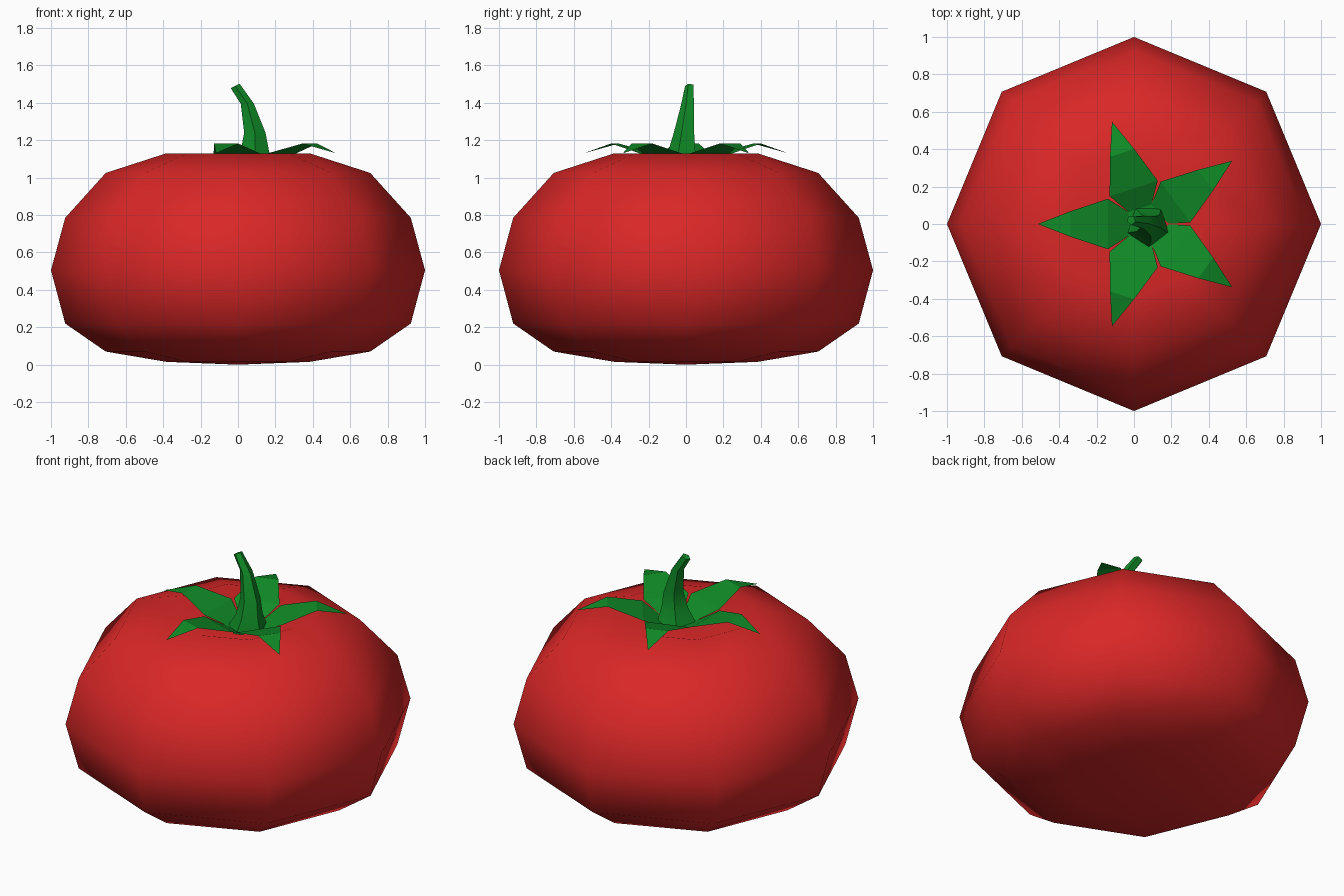
import bpy, bmesh, math
from mathutils import Vector

if "Cube" in bpy.data.objects:
    bpy.data.objects.remove(bpy.data.objects["Cube"])


def material(name, rgb):
    m = bpy.data.materials.new(name)
    m.diffuse_color = (*rgb, 1)
    m.use_nodes = True
    m.node_tree.nodes["Principled BSDF"].inputs["Base Color"].default_value = m.diffuse_color
    return m


RED = material("tomato red", (0.70, 0.02, 0.02))
GREEN = material("leaf green", (0.005, 0.26, 0.02))


def finish(name, bm, mat, smooth):
    bmesh.ops.recalc_face_normals(bm, faces=bm.faces[:])
    mesh = bpy.data.meshes.new(name)
    bm.to_mesh(mesh)
    bm.free()
    mesh.materials.append(mat)
    for p in mesh.polygons:
        p.use_smooth = smooth
    obj = bpy.data.objects.new(name, mesh)
    bpy.context.collection.objects.link(obj)
    return obj


def loft(bm, rings, sides, turn=0.0):
    """Skin rings of (x, y, z, radius); a zero radius makes a pole."""
    loops = []
    for x, y, z, r in rings:
        n = sides if r > 0 else 1
        loops.append([bm.verts.new((x + r * math.cos(turn + math.tau * i / sides),
                                    y + r * math.sin(turn + math.tau * i / sides), z))
                      for i in range(n)])
    for a, b in zip(loops, loops[1:]):
        for i in range(sides):
            j = (i + 1) % sides
            if len(a) == 1:
                bm.faces.new((a[0], b[j], b[i]))
            elif len(b) == 1:
                bm.faces.new((a[i], a[j], b[0]))
            else:
                bm.faces.new((a[i], a[j], b[j], b[i]))
    return loops


# fruit: eight-sided squashed ball with a dimple under the leaves
heights = [0.0, 0.015, 0.07, 0.22, 0.505, 0.785, 1.025, 1.13, 1.01]
bm = bmesh.new()
loft(bm, [(0, 0, z, math.sin(math.pi * i / 8) if 0 < i < 8 else 0)
          for i, z in enumerate(heights)], 8)
finish("fruit", bm, RED, True)

# calyx: five thin pointed leaves around a small sunken hub
bm = bmesh.new()
centre = Vector((0.06, 0, 0))
hub = bm.verts.new(centre + Vector((0, 0, 1.05)))


def polar(r, w, z, angle):
    c, s = math.cos(angle), math.sin(angle)
    return bm.verts.new(centre + Vector((r * c - w * s, r * s + w * c, z)))


valleys = [polar(0.11, 0, 1.06, math.radians(72 * k)) for k in range(5)]
for k in range(5):
    a = math.radians(36 + 72 * k)
    v0, v1 = valleys[k], valleys[(k + 1) % 5]
    w0, w1 = (polar(0.2, w, 1.125, a) for w in (-0.135, 0.135))
    m0, m1 = (polar(0.4, w, 1.182, a) for w in (-0.068, 0.068))
    tip = polar(0.575, 0, 1.13, a)
    for f in ((hub, v0, v1), (v0, w0, w1, v1), (w0, m0, m1, w1), (m0, tip, m1)):
        bm.faces.new(f)
finish("leaves", bm, GREEN, False)

# stem: tapering five-sided stalk, bending to the left
bm = bmesh.new()
rings = loft(bm, [(0.075, -0.01, 1.05, 0.12), (0.09, -0.015, 1.14, 0.08),
                  (0.09, -0.005, 1.24, 0.06), (0.05, 0.012, 1.395, 0.037),
                  (-0.015, 0.02, 1.49, 0.025)], 5, math.radians(54))
# tilt the cut end towards the bend
for v in rings[-1]:
    v.co.z += 0.5 * (v.co.x + 0.015)
bm.faces.new(rings[-1])
stem = finish("stem", bm, GREEN, True)
bpy.context.view_layer.objects.active = stem
stem.select_set(True)
bpy.ops.object.shade_smooth_by_angle(angle=math.radians(50))
